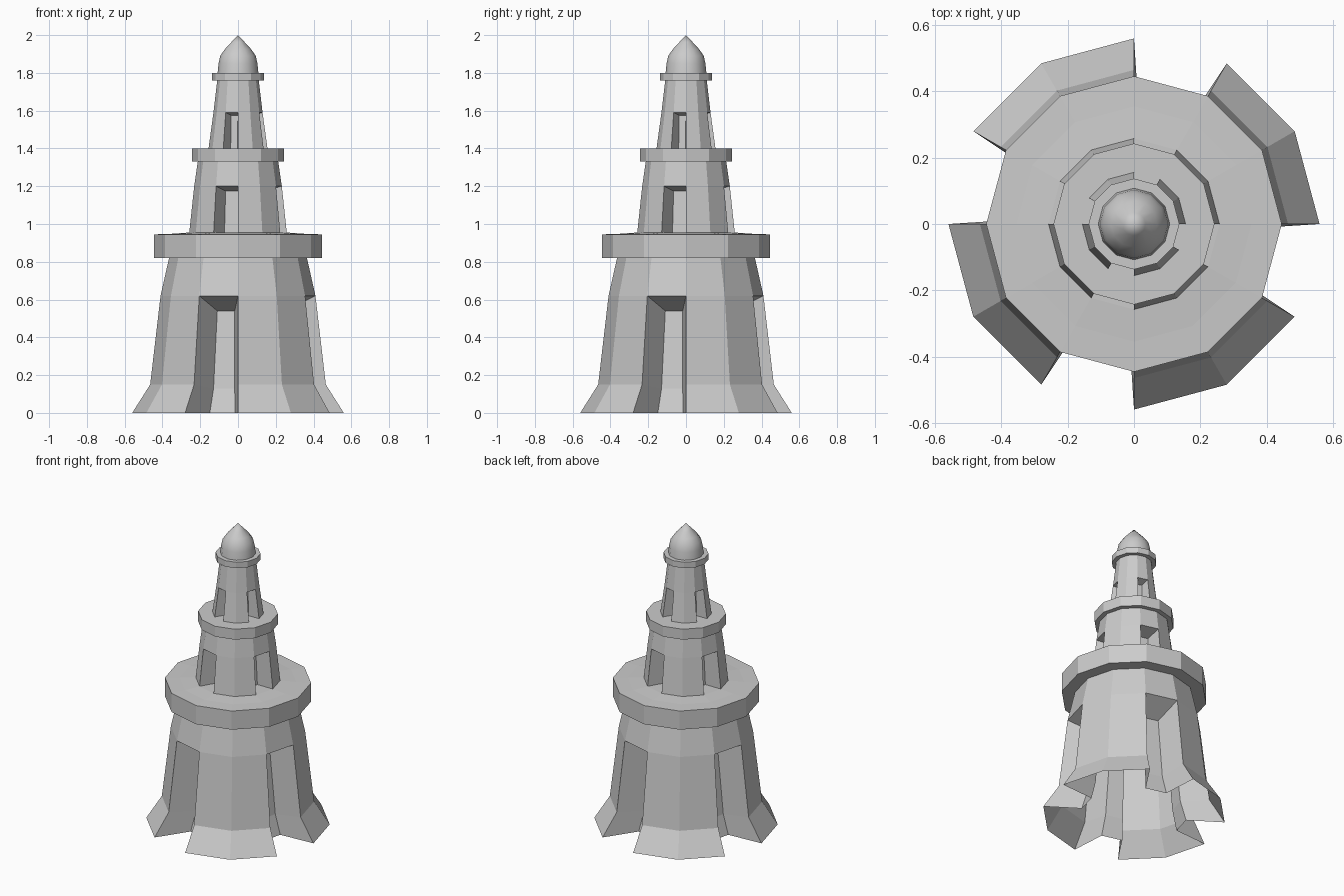
import bpy, bmesh
from math import cos, sin, radians

if "Cube" in bpy.data.objects:
    bpy.data.objects.remove(bpy.data.objects["Cube"])

SIDES = 12
STEP = 360 / SIDES


def pt(r, deg, z):
    return (r * cos(radians(deg)), r * sin(radians(deg)), z)


def finish(name, bm):
    bmesh.ops.remove_doubles(bm, verts=bm.verts, dist=1e-4)
    bmesh.ops.recalc_face_normals(bm, faces=bm.faces)
    mesh = bpy.data.meshes.new(name)
    bm.to_mesh(mesh)
    bm.free()
    obj = bpy.data.objects.new(name, mesh)
    bpy.context.collection.objects.link(obj)
    return obj


def add_face(bm, *points):
    bm.faces.new([bm.verts.new(p) for p in points])


def lathe(name, profile, niche=None, floor=False):
    """12-sided shell of (radius, z) rows; niche = (radius, z, angle inset)
    rows recess every third panel of the lower part of the profile."""
    bm = bmesh.new()
    depth = len(niche) if niche else 0
    for i in range(SIDES):
        a, b = i * STEP, (i + 1) * STEP
        recessed = niche and i % 3 == 2
        for k in range(len(profile) - 1):
            if recessed and k < depth - 1:
                continue
            (r0, z0), (r1, z1) = profile[k], profile[k + 1]
            quad = [pt(r0, a, z0), pt(r0, b, z0)]
            quad += [pt(r1, b, z1), pt(r1, a, z1)] if r1 else [(0, 0, z1)]
            add_face(bm, *quad)
        if recessed:
            out_a = [pt(r, a, z) for r, z in profile[:depth]]
            out_b = [pt(r, b, z) for r, z in profile[:depth]]
            in_a = [pt(r, a + e, z) for r, z, e in niche]
            in_b = [pt(r, b - e, z) for r, z, e in niche]
            for k in range(depth - 1):
                for p, q in ((out_a, in_a), (in_a, in_b), (in_b, out_b)):
                    add_face(bm, p[k], q[k], q[k + 1], p[k + 1])
            add_face(bm, out_a[-1], in_a[-1], in_b[-1], out_b[-1])
            if floor:
                add_face(bm, out_a[0], in_a[0], in_b[0], out_b[0])
    return finish(name, bm)


# Tapered tower stages with tall niches
lathe("lower_stage", [(0.56, 0), (0.465, 0.15), (0.41, 0.62), (0.365, 0.82)],
      [(0.325, 0, 2.7), (0.29, 0.13, 3.5), (0.25, 0.54, 4)])
lathe("middle_stage", [(0.258, 0.955), (0.232, 1.2), (0.213, 1.33)],
      [(0.145, 0.955, 0.5), (0.133, 1.175, 0.5)], floor=True)
lathe("upper_stage", [(0.156, 1.4), (0.13, 1.59), (0.11, 1.76)],
      [(0.08, 1.4, 1), (0.075, 1.575, 1)], floor=True)

# Projecting galleries
lathe("lower_gallery", [(0.365, 0.82), (0.446, 0.82), (0.446, 0.945),
                        (0.355, 0.948), (0.258, 0.955)])
lathe("middle_gallery", [(0.213, 1.33), (0.243, 1.33), (0.243, 1.4), (0.156, 1.4)])
lathe("upper_gallery", [(0.11, 1.76), (0.137, 1.76), (0.137, 1.8), (0.108, 1.8)])

# Pointed dome, smooth shaded
dome = lathe("dome", [(0.108, 1.8), (0.103, 1.85), (0.094, 1.89), (0.07, 1.925),
                      (0.035, 1.963), (0, 2.0)])
for poly in dome.data.polygons:
    poly.use_smooth = True
